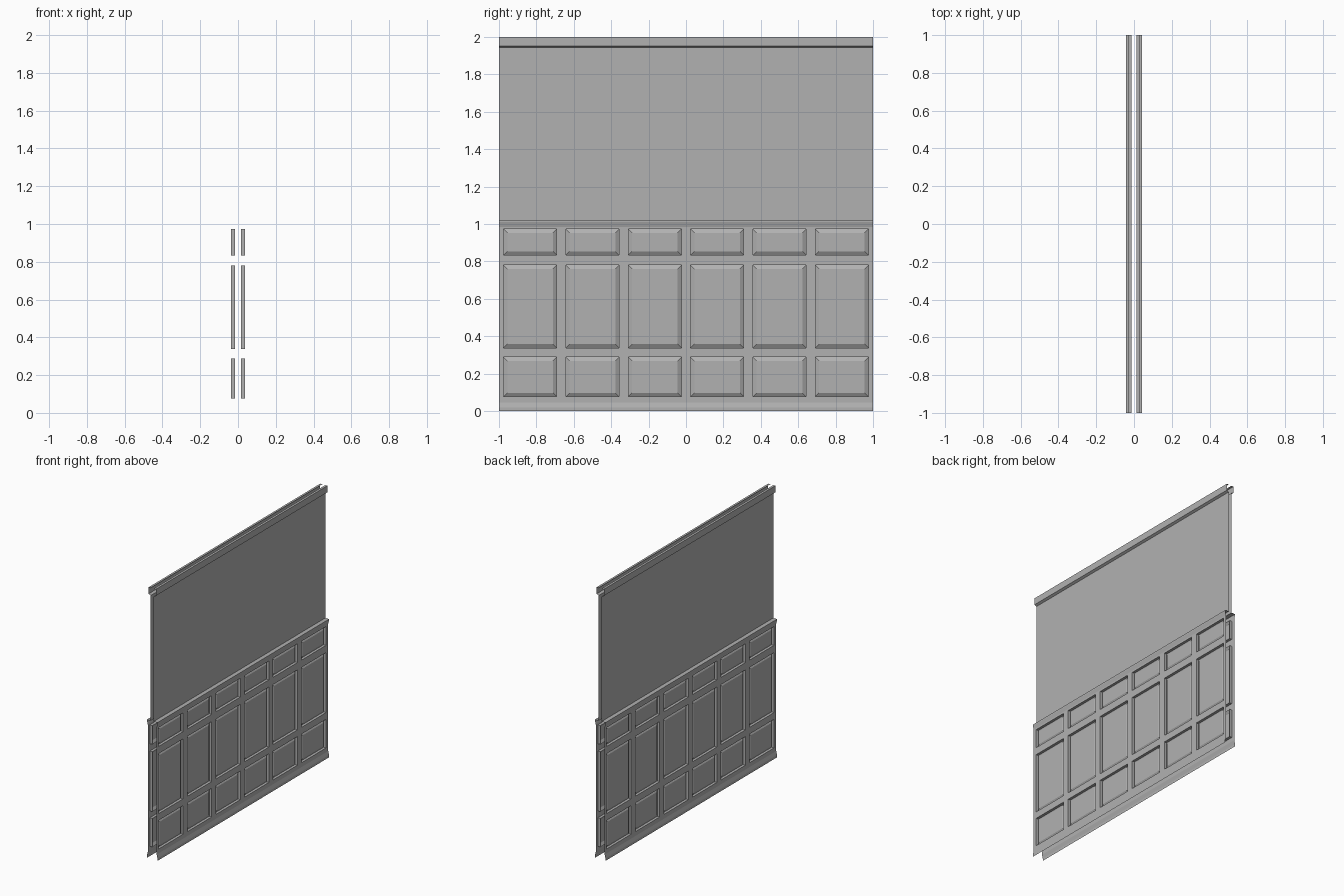
import bpy, bmesh

if "Cube" in bpy.data.objects:
    bpy.data.objects.remove(bpy.data.objects["Cube"])

mat = bpy.data.materials.new("panel_grey")
mat.diffuse_color = (0.44, 0.44, 0.44, 1)
mat.use_nodes = True
mat.node_tree.nodes["Principled BSDF"].inputs["Base Color"].default_value = mat.diffuse_color


def finish(name, bm):
    me = bpy.data.meshes.new(name)
    bm.to_mesh(me)
    bm.free()
    me.materials.append(mat)
    ob = bpy.data.objects.new(name, me)
    bpy.context.collection.objects.link(ob)
    m = ob.modifiers.new("both_sides", 'MIRROR')
    m.use_axis[0] = True
    m.use_mirror_merge = False
    return ob


def strip(name, profile):
    """Open (x, z) profile, listed bottom to top, swept along y."""
    bm = bmesh.new()
    rows = [[bm.verts.new((x, y, z)) for y in (-1, 1)] for x, z in profile]
    for a, b in zip(rows, rows[1:]):
        bm.faces.new((a[0], a[1], b[1], b[0]))
    return finish(name, bm)


WALL, FRAME = 0.012, 0.036

# Wainscot sheet: 6 columns x 3 rows of sunk panels with bevelled raised fields
ys = [-1.0]
for i in range(6):
    c = (i - 2.5) / 3
    ys += [c - 0.142, c + 0.142]
ys.append(1.0)
zs = [0.045, 0.077, 0.288, 0.338, 0.78, 0.834, 0.973, 0.985]
bm = bmesh.new()
grid = [[bm.verts.new((FRAME, y, z)) for y in ys] for z in zs]
panels = []
for r in range(len(zs) - 1):
    for c in range(len(ys) - 1):
        f = bm.faces.new((grid[r][c], grid[r][c + 1], grid[r + 1][c + 1], grid[r + 1][c]))
        if r % 2 and c % 2:
            panels.append(f)
bm.normal_update()
bmesh.ops.inset_individual(bm, faces=panels, thickness=0.0004, depth=-0.019)
bm.normal_update()
bmesh.ops.inset_individual(bm, faces=panels, thickness=0.028, depth=0.012)
finish("wainscot_panels", bm)

# Skirting, chair rail, plain upper wall and crown moulding
strip("skirting", [(0.043, 0.0), (0.043, 0.018), (FRAME, 0.045)])
strip("chair_rail", [(FRAME, 0.985), (0.043, 1.01), (0.043, 1.02), (WALL, 1.02)])
strip("upper_wall", [(WALL, 1.02), (WALL, 1.943)])
strip("crown_moulding", [(WALL, 1.943), (0.029, 1.951), (0.029, 2.0), (WALL, 2.0)])
